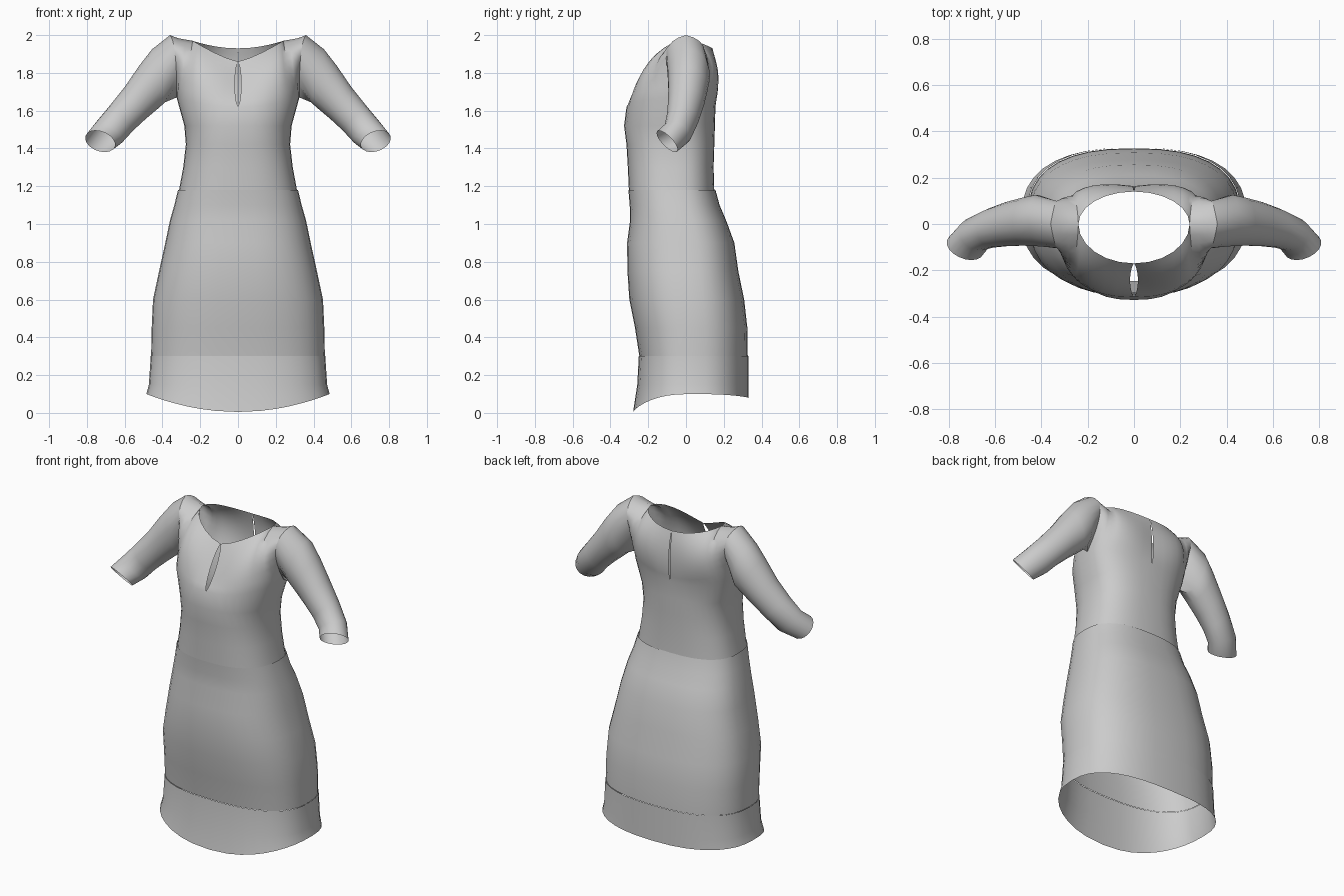
import bpy, bmesh, math
from mathutils import Vector

if "Cube" in bpy.data.objects:
    bpy.data.objects.remove(bpy.data.objects["Cube"])

K, M = 9, 9      # columns per body quarter, rows in the upper bodice
SHOULDER = 3     # columns that lie on the shoulder seam

# Cross-sections: z, half width, front y, back y, y of widest point
HEM = [(0.0, .485, -.28, .33, .03), (.15, .472, -.258, .33, .03), (.30, .462, -.25, .33, .03)]
SKIRT = [(.30, .460, -.247, .327, .03), (.45, .457, -.270, .325, .03), (.60, .450, -.300, .308, .02),
         (.75, .418, -.310, .277, .01), (.90, .385, -.312, .256, 0), (1.02, .360, -.296, .212, -.02),
         (1.10, .337, -.298, .178, -.04), (1.18, .318, -.305, .156, -.05)]
BODICE = [(1.17, .314, -.302, .150, -.05), (1.30, .290, -.308, .146, -.05), (1.42, .276, -.315, .150, -.05),
          (1.52, .284, -.328, .153, -.04), (1.62, .325, -.315, .156, -.02)]


def section_point(sec, s, sx, sy):
    """Point on a quarter of a squarish oval; s runs from side seam to centre."""
    z, a, front, back, mid = sec
    th = s * math.pi / 2
    cx, cy = max(math.cos(th), 0) ** .8, math.sin(th) ** .8
    if s == 1:
        cx = 0
    depth = mid - front if sy < 0 else back - mid
    if z == 0:        # curved hem
        z += .005 + .095 * cx ** 2 if sy < 0 else .08 + .02 * cx ** 2
    if z == 1.62:     # rises to the armpit
        z += .05 * cx ** 2
    return Vector((sx * a * cx, mid + sy * depth * cy, z))


def neck_point(i, sx, sy):
    """Top edge: shoulder seam, then neckline to the centre."""
    if i <= SHOULDER:
        t = i / SHOULDER
        return Vector((sx * (.36 - .12 * t), 0, 2.0 - .03 * t ** .6))
    ph = (i - SHOULDER) / (K - SHOULDER) * math.pi / 2
    c = math.cos(ph) if i < K else 0
    if sy < 0:
        return Vector((sx * .24 * c, -.17 * math.sin(ph), 1.86 + .11 * c ** 1.3))
    return Vector((sx * .24 * c, .14 * math.sin(ph), 1.93 + .04 * c ** 2))


def panel_point(i, t, sx, sy):
    """Upper bodice, curved from the chest up to the shoulder and neck."""
    s = i / K
    p0, p1 = section_point(BODICE[-1], s, sx, sy), neck_point(i, sx, sy)
    side = 1 - s
    bulge = -.19 * side if sy < 0 else .03 + .19 * side
    ctrl = (p0 + p1) / 2 + Vector((-sx * .02 * side, bulge, .12 * side))
    p = p0 * (1 - t) ** 2 + ctrl * 2 * t * (1 - t) + p1 * t ** 2
    if i == K and 0 < t < 1:   # front keyhole and fine back opening
        p.x = sx * (.017 if sy < 0 else .004) * math.sin(math.pi * t) ** .6
    return p


def make_object(name, grids):
    bm = bmesh.new()
    for g in grids:
        vs = [[bm.verts.new(p) for p in row] for row in g]
        for r0, r1 in zip(vs, vs[1:]):
            for j in range(len(r0) - 1):
                bm.faces.new((r0[j], r0[j + 1], r1[j + 1], r1[j]))
    bmesh.ops.remove_doubles(bm, verts=bm.verts, dist=.0005)
    bmesh.ops.recalc_face_normals(bm, faces=bm.faces)
    me = bpy.data.meshes.new(name)
    bm.to_mesh(me)
    bm.free()
    ob = bpy.data.objects.new(name, me)
    bpy.context.collection.objects.link(ob)
    bpy.ops.object.select_all(action='DESELECT')
    ob.select_set(True)
    bpy.context.view_layer.objects.active = ob
    bpy.ops.object.shade_smooth_by_angle(angle=math.radians(50))
    return ob


def quarters(sections, upper=False):
    grids = []
    for sx in (-1, 1):
        for sy in (-1, 1):
            g = [[section_point(sec, i / K, sx, sy) for i in range(K + 1)] for sec in sections]
            if upper:
                g += [[panel_point(i, r / M, sx, sy) for i in range(K + 1)] for r in range(1, M + 1)]
            grids.append(g)
    return grids


# Body parts
make_object("hem_band", quarters(HEM))
make_object("skirt", quarters(SKIRT))
make_object("bodice", quarters(BODICE, True))

# Sleeve rings: outer point, inner point, half-vector towards the front
SLEEVE = [((.455, .015, 1.925), (.385, .015, 1.645), (0, -.112, 0)),
          ((.525, .01, 1.835), (.425, .01, 1.61), (0, -.105, 0)),
          ((.60, .0, 1.725), (.49, .0, 1.555), (0, -.096, 0)),
          ((.68, -.015, 1.625), (.555, -.02, 1.495), (0, -.085, .01)),
          ((.755, -.04, 1.535), (.61, -.05, 1.435), (-.01, -.070, .03)),
          ((.808, -.09, 1.465), (.652, -.11, 1.41), (-.015, -.055, .05))]


def sleeve_grid(sx):
    # first ring follows the armhole so the seam is closed
    front = [panel_point(0, 1 - r / M, sx, -1) for r in range(M + 1)]
    back = [panel_point(0, r / M, sx, 1) for r in range(1, M + 1)]
    rows = [front + back]
    for o, n, f in SLEEVE:
        o, n, f = (Vector((sx * v[0], v[1], v[2])) for v in (o, n, f))
        c, up = (o + n) / 2, (o - n) / 2
        rows.append([c + up * math.cos(math.pi * j / M) + f * math.sin(math.pi * j / M)
                     for j in range(2 * M + 1)])
    return rows


make_object("right_sleeve", [sleeve_grid(-1)])
make_object("left_sleeve", [sleeve_grid(1)])
